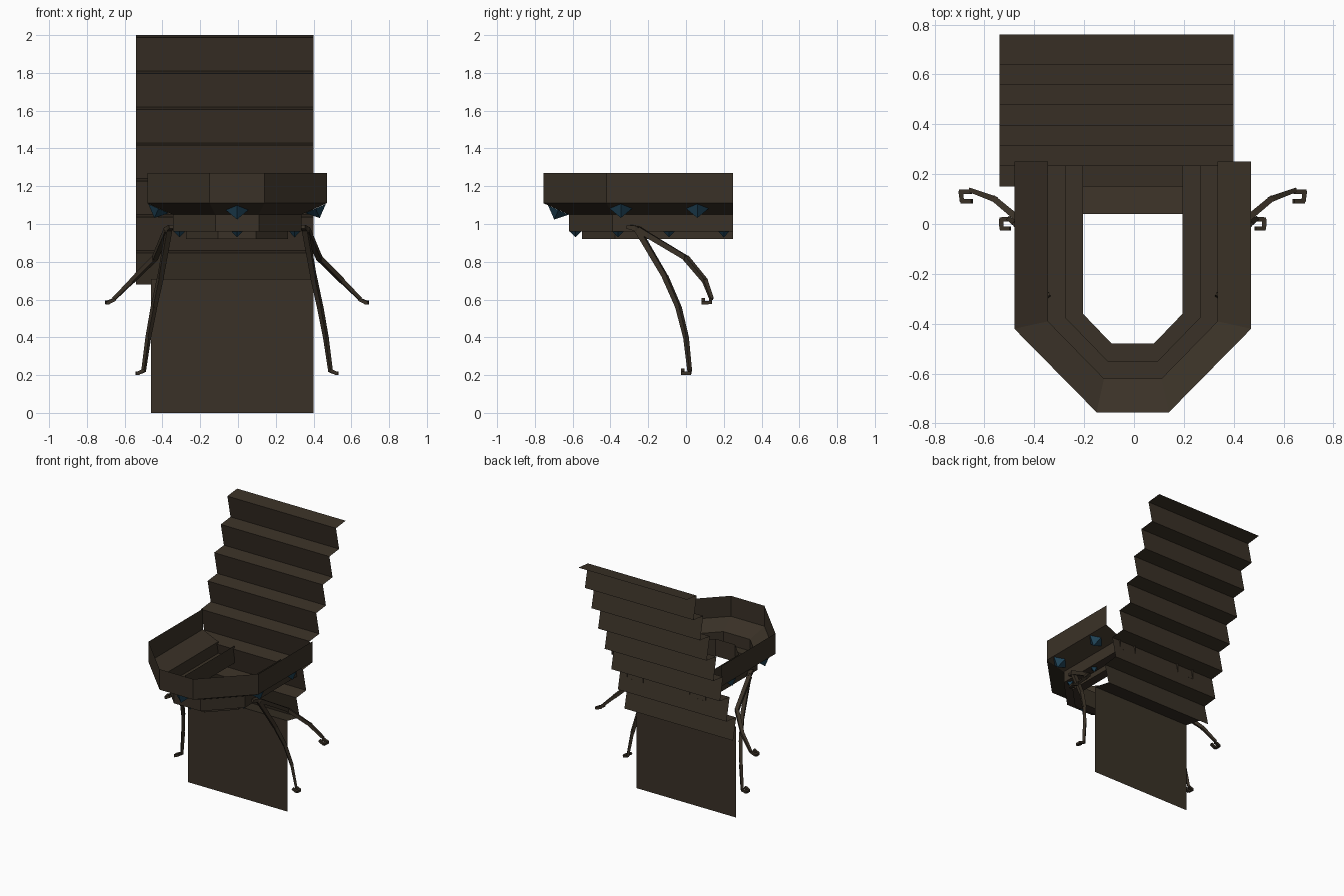
import bpy, bmesh, math
from mathutils import Vector, Matrix

if "Cube" in bpy.data.objects:
    bpy.data.objects.remove(bpy.data.objects["Cube"])


def material(name, rgb):
    m = bpy.data.materials.new(name)
    m.diffuse_color = (*rgb, 1)
    m.use_nodes = True
    m.node_tree.nodes["Principled BSDF"].inputs["Base Color"].default_value = m.diffuse_color
    return m


BROWN = material("dark brown", (0.042, 0.031, 0.020))
BLUE = material("deep blue", (0.014, 0.056, 0.095))


def finish(name, bm, mat):
    me = bpy.data.meshes.new(name)
    bm.to_mesh(me)
    bm.free()
    me.materials.append(mat)
    ob = bpy.data.objects.new(name, me)
    bpy.context.collection.objects.link(ob)
    return ob


def sheet(name, rows, mat=BROWN):
    """Skin a list of equally long point rows with quads."""
    bm = bmesh.new()
    grid = [[bm.verts.new(p) for p in row] for row in rows]
    for a, b in zip(grid, grid[1:]):
        for i in range(len(a) - 1):
            bm.faces.new((a[i], a[i + 1], b[i + 1], b[i]))
    return finish(name, bm, mat)


# Folded stair sheet: treads slope gently, risers lean forward
profile = []
for i in range(7):
    front, top = 0.64 - 0.0815 * i, 2.0 - 0.19 * i
    profile += [(front + 0.12, top), (front, top - 0.013)]
profile.append((0.19, 0.68))
sheet("stairs", [[(-0.54, y, z), (0.40, y, z)] for y, z in profile])

# Lower wall with its top ledge
sheet("lower_wall", [[(-0.46, y, z), (0.40, y, z)]
                     for y, z in ((0.19, 0.68), (0.04, 0.71), (0.04, 0.0))])

# Balcony: stepped section swept round an open U
CX = -0.005


def u_path(d, z):
    half = [(0.475 - d, 0.25), (0.475 - d, -0.42 + 0.22 * d),
            (0.145 - 0.22 * d, -0.755 + d)]
    pts = half + [(-x, y) for x, y in reversed(half)]
    return [(CX + x, y, z) for x, y in pts]


section = [(0, 1.27), (0, 1.11), (0.135, 1.05), (0.135, 0.96),
           (0.205, 0.96), (0.205, 0.92), (0.275, 0.92), (0.275, 1.055)]
sheet("balcony", [u_path(d, z) for d, z in section])


# Lamps: four-sided pyramids pointing down from the balcony underside
def lamp(name, loc, radius, depth, tilt, heading):
    bm = bmesh.new()
    bmesh.ops.create_cone(bm, cap_ends=True, segments=4, radius1=0,
                          radius2=radius, depth=depth)
    bm.transform(Matrix.Translation((0, 0, -depth / 2 - 0.001)))
    turn = Matrix.Rotation(heading, 4, 'Z') @ Matrix.Rotation(tilt, 4, 'Y')
    bm.transform(Matrix.Translation(loc) @ turn)
    finish(name, bm, BLUE)


slope = math.atan2(0.06, 0.135)
for side, heading in ((1, 0), (-1, math.pi)):
    for y in (0.06, -0.345):
        lamp("large_lamp", (CX + side * 0.415, y, 1.083), 0.06, 0.055, -slope, heading)
    for y in (0.20, -0.09, -0.36):
        lamp("small_lamp", (CX + side * 0.305, y, 0.96), 0.028, 0.03, 0, heading)
lamp("large_lamp", (CX, -0.675, 1.075), 0.06, 0.055, -slope, -math.pi / 2)
lamp("small_lamp", (CX, -0.585, 0.96), 0.028, 0.03, 0, 0)


# Jointed legs: square bars end to end, mirrored to both sides
def bars(name, points, widths):
    bm = bmesh.new()
    for side in (1, -1):
        pts = [Vector((CX + side * x, y, z)) for x, y, z in points]
        for a, b, w0, w1 in zip(pts, pts[1:], widths, widths[1:]):
            d = b - a
            geo = bmesh.ops.create_cone(
                bm, cap_ends=True, segments=4, radius1=w0 * 0.7,
                radius2=w1 * 0.7, depth=d.length + 0.006)
            bmesh.ops.rotate(bm, verts=geo["verts"],
                             matrix=Matrix.Rotation(math.pi / 4, 3, 'Z'))
            rot = d.to_track_quat('Z', 'Y').to_matrix().to_4x4()
            bmesh.ops.transform(bm, verts=geo["verts"],
                                matrix=Matrix.Translation((a + b) / 2) @ rot)
    finish(name, bm, BROWN)


bars("lower_legs", [(0.35, -0.31, 0.985), (0.36, -0.26, 0.975), (0.405, -0.11, 0.72),
                    (0.44, -0.04, 0.56), (0.47, 0.0, 0.40), (0.495, 0.02, 0.22)],
     [0.02, 0.03, 0.027, 0.025, 0.022, 0.018])
bars("upper_legs", [(0.34, -0.29, 0.985), (0.37, -0.25, 0.97), (0.435, 0.0, 0.82),
                    (0.555, 0.10, 0.70), (0.65, 0.135, 0.605)],
     [0.02, 0.03, 0.027, 0.024, 0.018])

# Hooked feet
bars("lower_feet", [(0.495, 0.02, 0.22), (0.528, 0.018, 0.21),
                    (0.526, -0.018, 0.21), (0.494, -0.018, 0.225)], [0.018] * 4)
bars("upper_feet", [(0.65, 0.13, 0.60), (0.69, 0.13, 0.585),
                    (0.685, 0.092, 0.582), (0.648, 0.092, 0.60)], [0.018] * 4)
